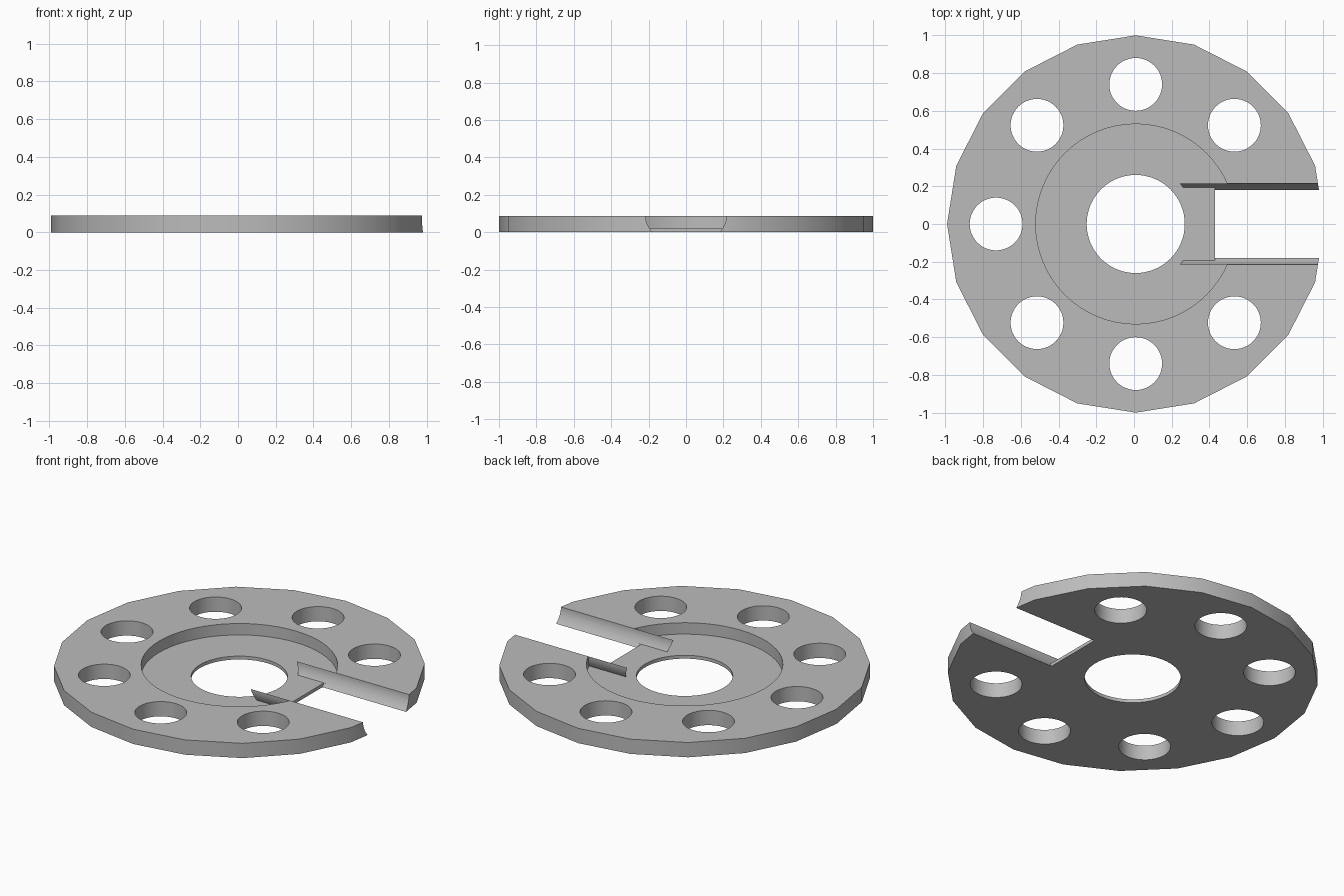
import bpy, bmesh, math

cube = bpy.data.objects.get("Cube")
if cube:
    bpy.data.objects.remove(cube)

HEIGHT, FLOOR = 0.088, 0.02
SHIFT = 0.009            # disc axis offset that centres the notched outline
POCKET_R = 0.53

grey = bpy.data.materials.new("plain grey")
grey.use_nodes = True
grey.diffuse_color = (0.5, 0.5, 0.5, 1)
grey.node_tree.nodes["Principled BSDF"].inputs["Base Color"].default_value = (0.5, 0.5, 0.5, 1)


def make_object(name, bm):
    mesh = bpy.data.meshes.new(name)
    bm.to_mesh(mesh)
    bm.free()
    mesh.materials.append(grey)
    obj = bpy.data.objects.new(name, mesh)
    bpy.context.collection.objects.link(obj)
    return obj


def cylinder(name, radius, bottom, top, sides, x=0, y=0):
    bm = bmesh.new()
    bmesh.ops.create_cone(bm, cap_ends=True, segments=sides, radius1=radius,
                          radius2=radius, depth=top - bottom)
    bmesh.ops.translate(bm, vec=(x + SHIFT, y, (bottom + top) / 2), verts=bm.verts)
    return make_object(name, bm)


def slot_half_width(z):
    t = z / HEIGHT
    return 0.18 + 0.036 * (1 - (1 - t) ** 2)


def cut(target, cutter):
    mod = target.modifiers.new("cut", "BOOLEAN")
    mod.operation = "DIFFERENCE"
    mod.solver = "EXACT"
    mod.object = cutter
    bpy.context.view_layer.objects.active = target
    bpy.ops.object.modifier_apply(modifier=mod.name)
    bpy.data.objects.remove(cutter)


# Slotted disc with bore, round pocket and ring of holes
disc = cylinder("disc", 1, 0, HEIGHT, 20)
cut(disc, cylinder("pocket_cutter", POCKET_R, FLOOR, 0.2, 64))
cut(disc, cylinder("bore_cutter", 0.26, -0.1, 0.2, 64))
for i in range(1, 8):
    a = i * math.tau / 8
    cut(disc, cylinder("hole_cutter", 0.14, -0.1, 0.2, 48,
                       0.74 * math.cos(a), 0.74 * math.sin(a)))

# Radial slot with bowed side walls
levels = [HEIGHT * i / 8 for i in range(9)]
half = [(slot_half_width(z), z) for z in levels]
half = [(half[0][0], -0.1)] + half + [(half[-1][0], 0.2)]
outline = half + [(-y, z) for y, z in reversed(half)]
bm = bmesh.new()
face = bm.faces.new([bm.verts.new((0.43, y, z)) for y, z in outline])
ext = bmesh.ops.extrude_face_region(bm, geom=[face])
bmesh.ops.translate(bm, vec=(0.9, 0, 0),
                    verts=[v for v in ext["geom"] if isinstance(v, bmesh.types.BMVert)])
bmesh.ops.recalc_face_normals(bm, faces=bm.faces)
cut(disc, make_object("slot_cutter", bm))

# Thin slot walls continuing into the pocket
parts = [disc]
for side, name in ((1, "back_slot_wall"), (-1, "front_slot_wall")):
    bm = bmesh.new()
    rows = []
    for i in range(7):
        t = i / 6
        z = FLOOR + (HEIGHT - FLOOR) * t
        y = slot_half_width(z)
        outer = math.sqrt(POCKET_R ** 2 - y ** 2) + SHIFT
        rows.append([bm.verts.new((x, side * y, z)) for x in (0.26 - 0.025 * t, outer)])
    for low, high in zip(rows, rows[1:]):
        loop = [low[0], low[1], high[1], high[0]]
        bm.faces.new(loop if side > 0 else loop[::-1])
    parts.append(make_object(name, bm))

# Smooth curved walls, crisp edges
bpy.ops.object.select_all(action="DESELECT")
for part in parts:
    part.select_set(True)
bpy.context.view_layer.objects.active = disc
bpy.ops.object.shade_smooth_by_angle(angle=math.radians(30))
